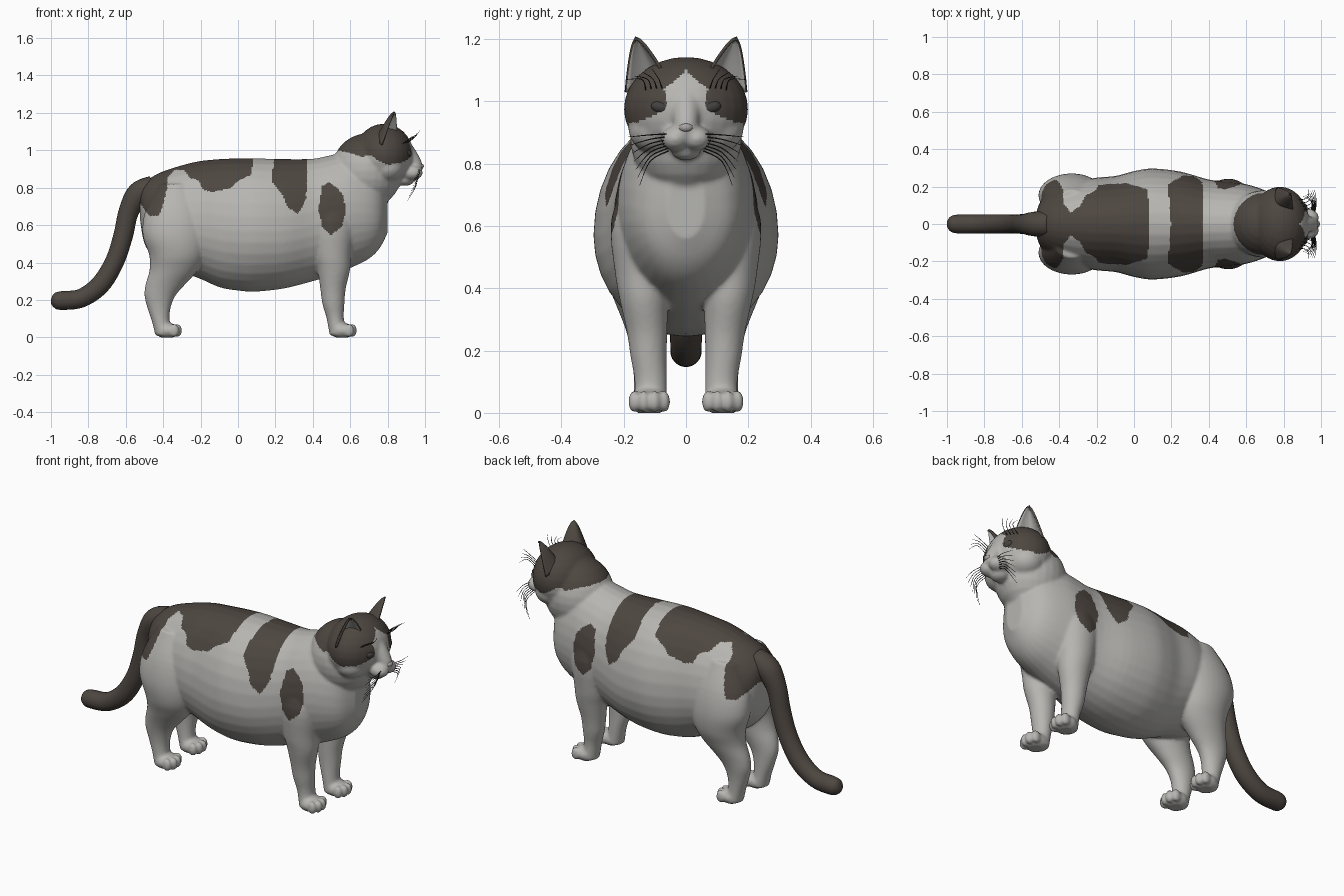
import bpy, bmesh, math
from mathutils import Vector, Matrix

if "Cube" in bpy.data.objects:
    bpy.data.objects.remove(bpy.data.objects["Cube"])


def material(name, rgb):
    m = bpy.data.materials.new(name)
    m.diffuse_color = (*rgb, 1)
    m.use_nodes = True
    m.node_tree.nodes["Principled BSDF"].inputs["Base Color"].default_value = m.diffuse_color
    return m


WHITE = material("pale grey fur", (0.47, 0.465, 0.445))
DARK = material("dark brown fur", (0.075, 0.062, 0.052))
BLACK = material("whisker black", (0.03, 0.028, 0.027))
EYE = material("eye dark grey", (0.055, 0.052, 0.048))
NOSE = material("nose grey", (0.40, 0.37, 0.36))


def finish(name, bm, mats):
    bmesh.ops.recalc_face_normals(bm, faces=bm.faces)
    me = bpy.data.meshes.new(name)
    bm.to_mesh(me)
    bm.free()
    for m in mats:
        me.materials.append(m)
    for p in me.polygons:
        p.use_smooth = True
    ob = bpy.data.objects.new(name, me)
    bpy.context.collection.objects.link(ob)
    return ob


def loft(bm, rings):
    """Skin a list of point rings and cap both ends."""
    vs = [[bm.verts.new(p) for p in r] for r in rings]
    n = len(vs[0])
    for a, b in zip(vs, vs[1:]):
        for i in range(n):
            bm.faces.new((a[i], a[(i + 1) % n], b[(i + 1) % n], b[i]))
    bm.faces.new(vs[0][::-1])
    bm.faces.new(vs[-1])


def spline(pts, steps):
    """Catmull-Rom through tuples of any length."""
    out = []
    for i in range(len(pts) - 1):
        a, b, c, d = (pts[max(0, min(len(pts) - 1, i + k))] for k in (-1, 0, 1, 2))
        for s in range(steps):
            t = s / steps
            out.append(tuple(0.5 * (2 * q + (r - p) * t + (2 * p - 5 * q + 4 * r - w) * t * t
                                    + (3 * q - p - 3 * r + w) * t ** 3)
                             for p, q, r, w in zip(a, b, c, d)))
    return out + [tuple(pts[-1])]


def tube(bm, pts, n, steps):
    """Round tube through (x, y, z, radius) points."""
    path = spline(pts, steps)
    rings = []
    for i, p in enumerate(path):
        d = Vector(path[min(i + 1, len(path) - 1)][:3]) - Vector(path[max(i - 1, 0)][:3])
        q = d.to_track_quat('Z', 'Y')
        rings.append([Vector(p[:3]) + q @ Vector((p[3] * math.cos(t), p[3] * math.sin(t), 0))
                      for t in (2 * math.pi * k / n for k in range(n))])
    loft(bm, rings)


def ball(bm, c, r, rot=0.0, seg=28):
    m = Matrix.Translation(c) @ Matrix.Rotation(rot, 4, 'X') @ Matrix.Diagonal((*r, 1))
    bmesh.ops.create_uvsphere(bm, u_segments=seg, v_segments=seg // 2, radius=1, matrix=m)


ANG = [2 * math.pi * k / 32 for k in range(32)]
bm = bmesh.new()

# torso: x, top, bottom, height of widest point, half width
torso = [(-.525, .79, .64, .72, .05), (-.50, .825, .50, .68, .12), (-.44, .87, .42, .66, .17),
         (-.35, .905, .36, .62, .21), (-.22, .94, .32, .60, .245), (-.10, .953, .268, .58, .257),
         (0, .957, .25, .57, .283), (.10, .957, .245, .57, .297), (.25, .953, .262, .57, .28),
         (.40, .955, .30, .60, .238), (.50, .975, .33, .63, .228), (.60, .99, .37, .66, .213),
         (.70, .97, .42, .66, .18), (.76, .93, .48, .65, .135), (.80, .82, .56, .66, .06)]
loft(bm, [[(x, w * math.cos(t), m + (top - m if math.sin(t) > 0 else m - bot) * math.sin(t))
           for t in ANG] for x, top, bot, m, w in spline(torso, 4)])

# neck, skull, chin and nose bridge
ball(bm, (.69, 0, .89), (.19, .18, .2))
ball(bm, (.78, 0, .975), (.158, .2, .167))
ball(bm, (.895, 0, .845), (.05, .05, .035))
tube(bm, [(.86, 0, 1.04, .05), (.91, 0, .975, .048), (.95, 0, .918, .038), (.955, 0, .89, .03)], 16, 4)

# legs: z, x, x radius, y, y radius
front_leg = [(.78, .51, .07, .12, .06), (.62, .505, .12, .14, .10), (.45, .505, .10, .14, .088),
             (.36, .512, .087, .135, .077), (.26, .508, .068, .125, .065), (.18, .51, .059, .12, .058),
             (.10, .52, .046, .113, .052), (.01, .535, .045, .115, .055)]
hind_leg = [(.82, -.33, .09, .11, .07), (.68, -.335, .16, .14, .105), (.55, -.335, .175, .155, .115),
            (.44, -.325, .15, .15, .11), (.36, -.343, .13, .14, .09), (.28, -.39, .105, .13, .068),
            (.22, -.418, .082, .125, .056), (.15, -.422, .06, .12, .05), (.08, -.412, .047, .118, .05),
            (.01, -.395, .047, .118, .055)]
for s in (-1, 1):
    for leg, px in ((front_leg, .57), (hind_leg, -.365)):
        loft(bm, [[(x + rx * math.cos(t), s * (y + ry * math.sin(t)), z) for t in ANG]
                  for z, x, rx, y, ry in spline(leg, 4)])
        # paw and four toes
        ball(bm, (px - .015, s * .118, .036), (.06, .063, .044))
        for dy, dx in ((-.048, -.004), (-.017, .012), (.017, .012), (.048, -.004)):
            ball(bm, (px + .028 + dx, s * .118 + dy, .036), (.027, .0195, .036), seg=16)
    # whisker pads and cheeks
    ball(bm, (.932, s * .034, .88), (.056, .047, .04))
    ball(bm, (.80, s * .09, .91), (.09, .095, .08))

raw = finish("body_and_head_raw", bm, [WHITE, DARK])

# fuse everything into one smooth skin
rm = raw.modifiers.new("fuse", 'REMESH')
rm.mode = 'VOXEL'
rm.voxel_size = .0085
sm = raw.modifiers.new("soften", 'SMOOTH')
sm.factor = .5
sm.iterations = 5
dg = bpy.context.evaluated_depsgraph_get()
skin = bpy.data.meshes.new_from_object(raw.evaluated_get(dg))
bpy.data.objects.remove(raw)
skin.name = "body_and_head"
body = bpy.data.objects.new("body_and_head", skin)
bpy.context.collection.objects.link(body)
skin.materials.clear()
skin.materials.append(WHITE)
skin.materials.append(DARK)
for v in skin.vertices:
    v.co.z = max(v.co.z, 0)

# coat patches, outlined in side view (x, z)
patches = [
    [(.51, 1.3), (.52, 1.0), (.60, .985), (.66, .965), (.71, .975), (.757, .94), (.81, .92),
     (.89, .925), (1.0, .93), (1.0, 1.3)],
    [(.45, .81), (.49, .83), (.56, .77), (.576, .685), (.56, .60), (.50, .545), (.45, .59), (.43, .69)],
    [(.205, 1.0), (.37, 1.0), (.365, .74), (.32, .66), (.26, .70), (.24, .76), (.185, .83), (.18, .87)],
    [(.09, 1.0), (.07, .87), (0, .835), (-.04, .80), (-.14, .775), (-.19, .79), (-.205, .835),
     (-.26, .855), (-.285, .895), (-.34, .895), (-.375, .855), (-.38, .79), (-.395, .73),
     (-.42, .655), (-.47, .645), (-.52, .71), (-.7, .72), (-.7, 1.0)],
]
# white blaze on the face: height, half width
blaze = [(1.10, 0), (1.07, .028), (1.04, .07), (.985, .062), (.955, .10), (.935, .15), (.925, .2)]


def inside(x, z, poly):
    hit = False
    for (x1, z1), (x2, z2) in zip(poly, poly[1:] + poly[:1]):
        if (z1 > z) != (z2 > z) and x < x1 + (z - z1) * (x2 - x1) / (z2 - z1):
            hit = not hit
    return hit


def on_blaze(c):
    if c.x < .82 or c.z > 1.10:
        return False
    for (z1, w1), (z2, w2) in zip(blaze, blaze[1:]):
        if z2 <= c.z <= z1:
            return abs(c.y) < w1 + (w2 - w1) * (z1 - c.z) / (z1 - z2)
    return True


for p in skin.polygons:
    c = p.center
    p.use_smooth = True
    p.material_index = int(any(inside(c.x, c.z, q) for q in patches) and not on_blaze(c))

# tail
bm = bmesh.new()
tube(bm, [(-.45, 0, .80, .065), (-.53, 0, .765, .066), (-.585, 0, .67, .054), (-.615, 0, .54, .052),
          (-.66, 0, .405, .051), (-.735, 0, .283, .052), (-.837, 0, .21, .05), (-.94, 0, .197, .05),
          (-.975, 0, .198, .043), (-.993, 0, .199, .027), (-1.0, 0, .2, .006)], 24, 6)
finish("tail", bm, [DARK])

# ears: curved cups, dark outside and pale inside
for s, side in ((-1, "right"), (1, "left")):
    bm = bmesh.new()
    A, C, B = Vector((.85, .072, 1.10)), Vector((.69, .07, 1.10)), Vector((.765, .197, 1.03))
    T = Vector((.835, .163, 1.208))
    grid = []
    for j in range(11):
        v = j / 10
        k = 1 - v
        row = []
        for i in range(17):
            u = i / 16
            base = A * (1 - u) ** 2 + C * 2 * u * (1 - u) + B * u * u
            mid = (A + B) / 2
            size = k ** .75 * .93 + .07 * math.sqrt(max(0, 1 - v ** 6))
            p = mid.lerp(T, v) + (base - mid) * size
            row.append(bm.verts.new((p.x, s * p.y, p.z)))
        grid.append(row)
    for a, b in zip(grid, grid[1:]):
        for i in range(16):
            f = (a[i], a[i + 1], b[i + 1], b[i])
            bm.faces.new(f if s < 0 else f[::-1])
    ear = finish(side + "_ear", bm, [DARK, WHITE])
    # make the outside of the cup face backwards
    if sum(p.normal.x * p.area for p in ear.data.polygons) > 0:
        ear.data.flip_normals()
    so = ear.modifiers.new("thickness", 'SOLIDIFY')
    so.thickness = .01
    so.offset = -1
    so.material_offset = 1

    # eye
    bm = bmesh.new()
    ball(bm, (.907, s * .077, .98), (.022, .036, .021), rot=s * .2)
    finish(side + "_eye", bm, [EYE])

    # whiskers and brow hairs
    bm = bmesh.new()
    for k in range(7):
        z = .895 - .009 * k
        dz = -.01 - .017 * k
        tube(bm, [(.965 - .004 * k, s * .055, z, .0022),
                  (.975 - .004 * k, s * .115, z + dz * .3, .0018),
                  (.965 - .01 * k, s * (.185 - .006 * k), z + dz, .0008)], 4, 4)
    for k in range(4):
        y = .075 + .018 * k
        tube(bm, [(.90 - .006 * k, s * y, 1.035, .002),
                  (.945 - .006 * k, s * (y + .012), 1.07, .0017),
                  (.972 - .012 * k, s * (y + .035 + .01 * k), 1.105 - .012 * k, .0008)], 4, 4)
    finish(side + "_whiskers", bm, [BLACK])

# nose
bm = bmesh.new()
ball(bm, (.972, 0, .915), (.022, .024, .016), seg=16)
finish("nose", bm, [NOSE])
